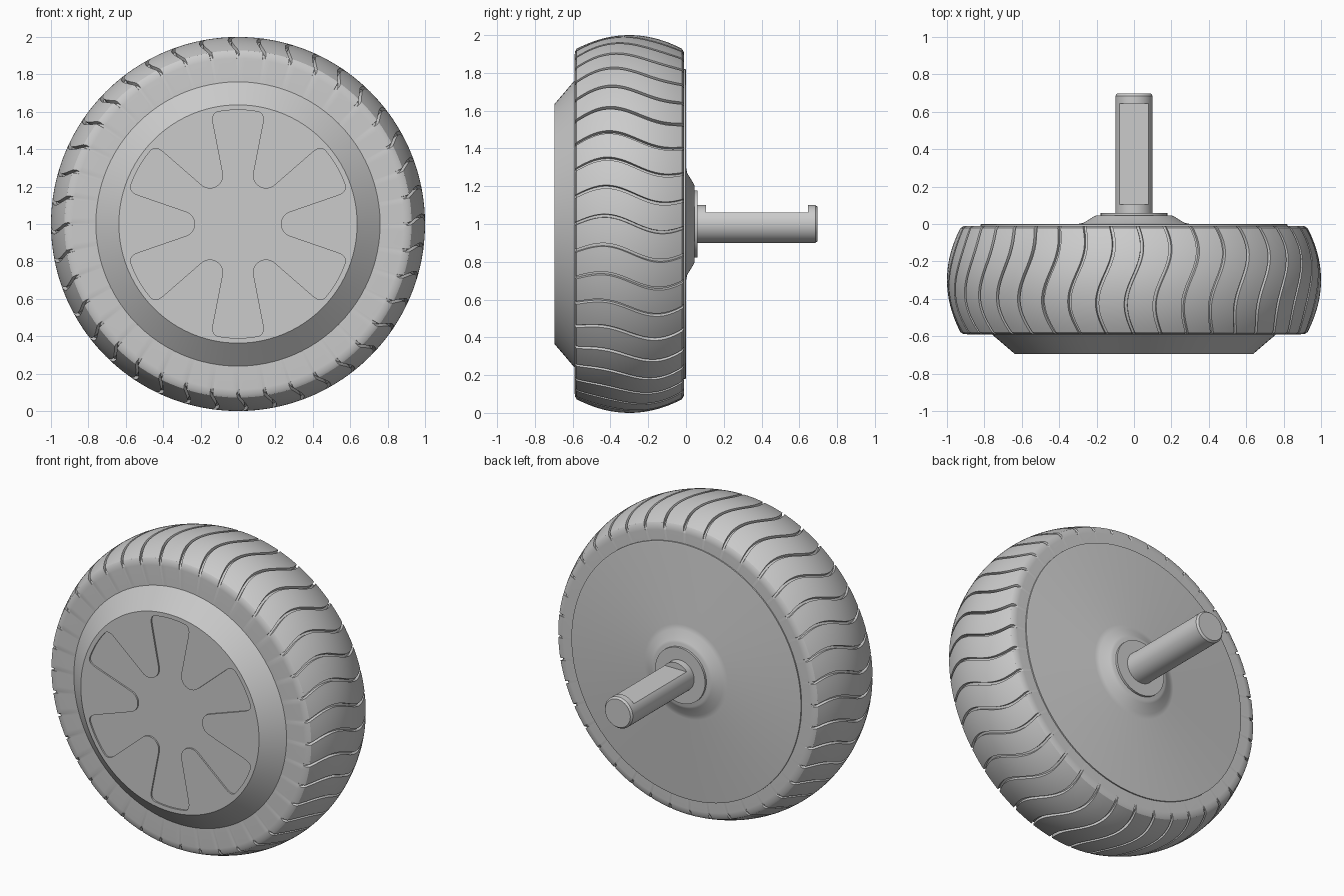
import bpy, bmesh
from math import sin, cos, pi, radians
from mathutils import Vector, Matrix

cube = bpy.data.objects.get("Cube")
if cube:
    bpy.data.objects.remove(cube, do_unlink=True)

AXLE_Z = 1.0
grey = bpy.data.materials.new("plain_grey")
grey.use_nodes = True
grey.diffuse_color = (0.6, 0.6, 0.6, 1)
grey.node_tree.nodes["Principled BSDF"].inputs["Base Color"].default_value = (0.6, 0.6, 0.6, 1)


def finish(name, bm):
    """Turn a bmesh into an object centred on the axle."""
    bmesh.ops.remove_doubles(bm, verts=bm.verts, dist=1e-5)
    bmesh.ops.recalc_face_normals(bm, faces=bm.faces)
    mesh = bpy.data.meshes.new(name)
    bm.to_mesh(mesh)
    bm.free()
    mesh.materials.append(grey)
    obj = bpy.data.objects.new(name, mesh)
    obj.location.z = AXLE_Z
    bpy.context.collection.objects.link(obj)
    return obj


def activate(obj):
    bpy.ops.object.select_all(action='DESELECT')
    obj.select_set(True)
    bpy.context.view_layer.objects.active = obj


def smooth(obj, angle=30):
    activate(obj)
    bpy.ops.object.shade_smooth_by_angle(angle=radians(angle))


def turned(name, profile, steps=96):
    """Revolve (radius, y) points around the y axis."""
    bm = bmesh.new()
    verts = [bm.verts.new((r, y, 0)) for r, y in profile]
    edges = [bm.edges.new(pair) for pair in zip(verts, verts[1:])]
    bmesh.ops.spin(bm, geom=verts + edges, cent=(0, 0, 0), axis=(0, 1, 0),
                   angle=2 * pi, steps=steps, use_duplicate=False)
    return finish(name, bm)


def cut(obj, cutter):
    cutter.hide_render = True
    mod = obj.modifiers.new("cut", 'BOOLEAN')
    mod.operation = 'DIFFERENCE'
    mod.solver = 'EXACT'
    mod.object = cutter
    activate(obj)
    bpy.ops.object.modifier_apply(modifier=mod.name)
    bpy.data.objects.remove(cutter, do_unlink=True)


# Tyre: crowned tread with wavy cross grooves, closed into a ring
FRONT, BACK = -0.59, -0.01
MID, HALF = (FRONT + BACK) / 2, (BACK - FRONT) / 2
GROOVES, GROOVE_DEPTH, GROOVE_HALF = 40, 0.02, 0.009
ROWS = 24

profile = [(0.7, FRONT, 0), (0.885, FRONT, 0), (0.912, FRONT + 0.002, 1)]
for i in range(ROWS + 1):
    u = (2 * i / ROWS - 1) * 0.96
    profile.append((1 - 0.078 * u * u, MID + u * HALF, 1))
profile += [(0.912, BACK - 0.002, 1), (0.885, BACK, 0), (0.7, BACK, 0)]

pitch = 2 * pi / GROOVES
around = []
for g in range(GROOVES):
    around += [(g * pitch - GROOVE_HALF, 0), (g * pitch - GROOVE_HALF * 0.8, 1),
               (g * pitch + GROOVE_HALF * 0.8, 1), (g * pitch + GROOVE_HALF, 0)]
    around += [(g * pitch + pitch * k / 4, 0) for k in (1, 2, 3)]

bm = bmesh.new()
grid = []
for angle, sunk in around:
    column = []
    for r, y, tread in profile:
        a = angle + 0.045 * sin(1.85 * pi * (y - FRONT) / (BACK - FRONT))
        radius = r - GROOVE_DEPTH * sunk * tread
        column.append(bm.verts.new((radius * cos(a), y, radius * sin(a))))
    grid.append(column)
for i, col in enumerate(grid):
    nxt = grid[(i + 1) % len(grid)]
    for j in range(len(col)):
        k = (j + 1) % len(col)
        bm.faces.new((col[j], col[k], nxt[k], nxt[j]))
smooth(finish("tyre", bm))

# Hub cover: bevelled disc with a shallow six-lobed recess
hub = turned("hub_cover", [(0, -0.5), (0.76, -0.5), (0.76, -0.59),
                           (0.637, -0.695), (0, -0.695)])

lean = radians(19)
notch = [Vector((0.30 + 0.07 * cos(t), 0.07 * sin(t)))
         for t in [pi - (pi / 2 - lean) * i / 8 for i in range(9)]]
run = Vector((cos(lean), sin(lean)))
start, corner = notch[-1] + run * 0.27, notch[-1] + run * 0.325
end = Vector((cos(radians(20)), sin(radians(20)))) * 0.61
for i in range(7):
    t = i / 6
    notch.append(start * (1 - t) ** 2 + corner * 2 * t * (1 - t) + end * t * t)
notch += [Vector((cos(radians(d)), sin(radians(d)))) * 0.61 for d in (23, 26, 29)]
mirrored = [Vector((p.x, -p.y)) for p in reversed(notch[1:])]

bm = bmesh.new()
outline = []
for n in range(6):
    turn = Matrix.Rotation(n * pi / 3, 2)
    for p in mirrored + notch:
        q = turn @ p
        outline.append(bm.verts.new((q.x, -0.72, q.y)))
face = bm.faces.new(outline)
push = bmesh.ops.extrude_face_region(bm, geom=[face])
bmesh.ops.translate(bm, vec=(0, 0.035, 0),
                    verts=[v for v in push["geom"] if isinstance(v, bmesh.types.BMVert)])
cut(hub, finish("recess_cutter", bm))
smooth(hub)

# Back plate with a flared boss and a washer around the axle
smooth(turned("back_plate", [(0, -0.1), (0.82, -0.1), (0.82, -0.002), (0.81, 0),
                             (0.3, 0), (0.27, 0.006), (0.215, 0.04), (0.2, 0.046),
                             (0, 0.046)]))
smooth(turned("washer", [(0, 0.03), (0.178, 0.03), (0.178, 0.06), (0, 0.06)]))

# Axle: chamfered rod with a flat milled along its top
axle = turned("axle", [(0, 0), (0.1, 0), (0.1, 0.685), (0.09, 0.697), (0, 0.697)], 64)
bm = bmesh.new()
bmesh.ops.create_cube(bm, size=1, matrix=Matrix.Translation((0, 0.375, 0.162))
                      @ Matrix.Diagonal((0.4, 0.54, 0.2, 1)))
cut(axle, finish("flat_cutter", bm))
smooth(axle)
